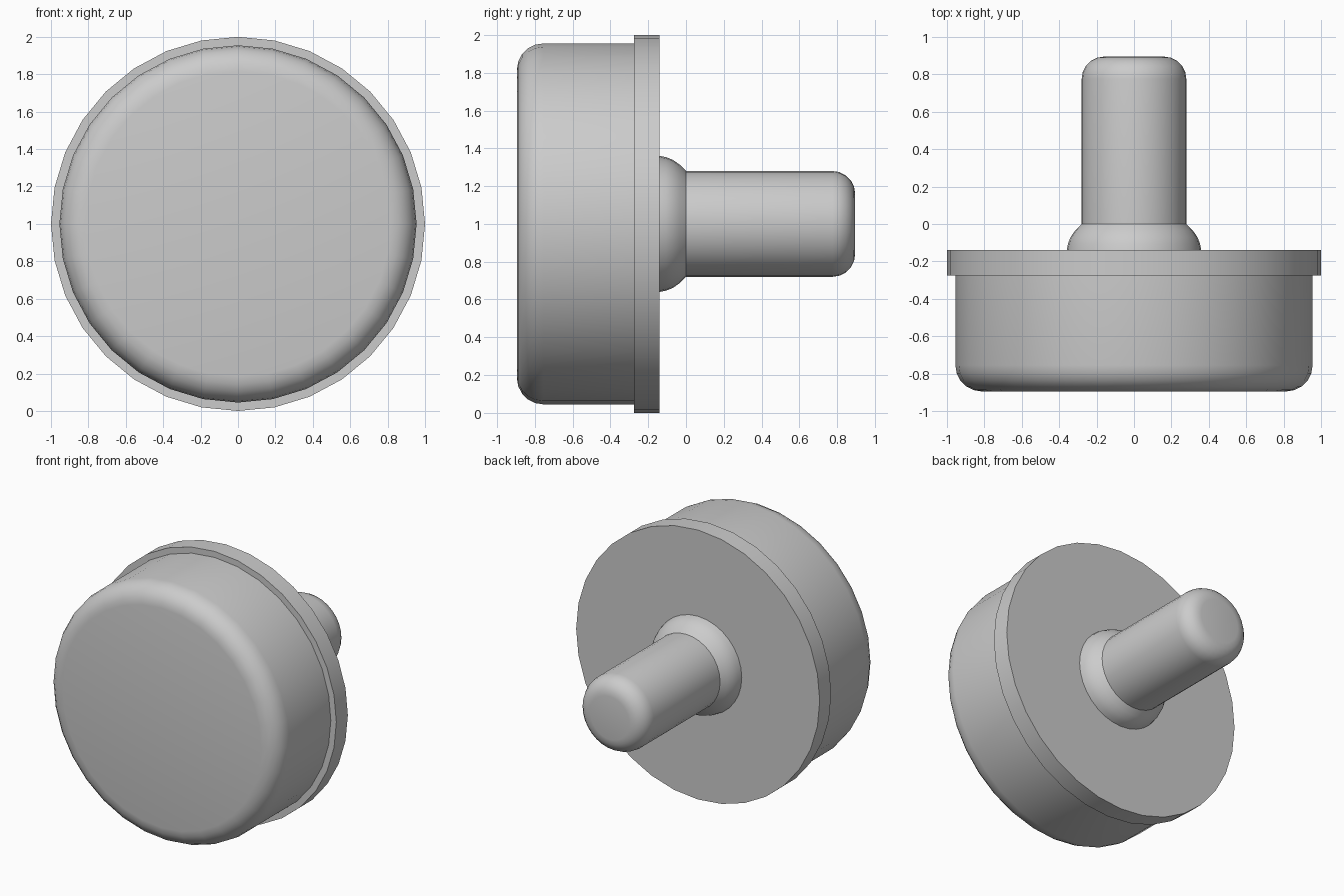
import bpy
import bmesh
from math import sin, cos, pi, radians

if "Cube" in bpy.data.objects:
    bpy.data.objects.remove(bpy.data.objects["Cube"], do_unlink=True)

SIDES = 32
AXIS_HEIGHT = 1.0

# Single grey finish
grey = bpy.data.materials.new("plain_grey")
grey.use_nodes = True
colour = (0.6, 0.6, 0.6, 1)
grey.diffuse_color = colour
grey.node_tree.nodes["Principled BSDF"].inputs["Base Color"].default_value = colour


def fillet(y_centre, r_centre, size, start, end, steps=5):
    """Rounded profile corner, as (y, radius) points; angles from +y."""
    angles = [start + (end - start) * i / steps for i in range(steps + 1)]
    return [(y_centre + size * cos(a), r_centre + size * sin(a)) for a in angles]


def turned(name, profile):
    """Turn a (y, radius) profile around the y axis and cap both ends."""
    bm = bmesh.new()
    rings = []
    for y, r in profile:
        rings.append([bm.verts.new((r * cos(2 * pi * i / SIDES), y,
                                    r * sin(2 * pi * i / SIDES)))
                      for i in range(SIDES)])
    for a, b in zip(rings, rings[1:]):
        for i in range(SIDES):
            j = (i + 1) % SIDES
            bm.faces.new((a[i], a[j], b[j], b[i]))
    bm.faces.new(rings[0])
    bm.faces.new(rings[-1])
    bmesh.ops.recalc_face_normals(bm, faces=bm.faces)
    mesh = bpy.data.meshes.new(name)
    bm.to_mesh(mesh)
    bm.free()
    mesh.materials.append(grey)
    obj = bpy.data.objects.new(name, mesh)
    obj.location.z = AXIS_HEIGHT
    bpy.context.collection.objects.link(obj)
    bpy.ops.object.select_all(action="DESELECT")
    obj.select_set(True)
    bpy.context.view_layer.objects.active = obj
    bpy.ops.object.shade_smooth_by_angle(angle=radians(30))
    return obj


# Wide round body with a rounded front rim
turned("body", fillet(-0.755, 0.815, 0.14, pi, pi / 2) + [(-0.27, 0.955)])

# Thin flange behind the body
turned("flange", [(-0.275, 1.0), (-0.14, 1.0)])

# Domed collar at the root of the stem
turned("collar", [(-0.14, 0.36), (-0.105, 0.353), (-0.07, 0.339),
                  (-0.035, 0.315), (0.0, 0.28)])

# Stem with a rounded tip
turned("stem", [(0.0, 0.28)] + fillet(0.775, 0.16, 0.12, pi / 2, 0))
